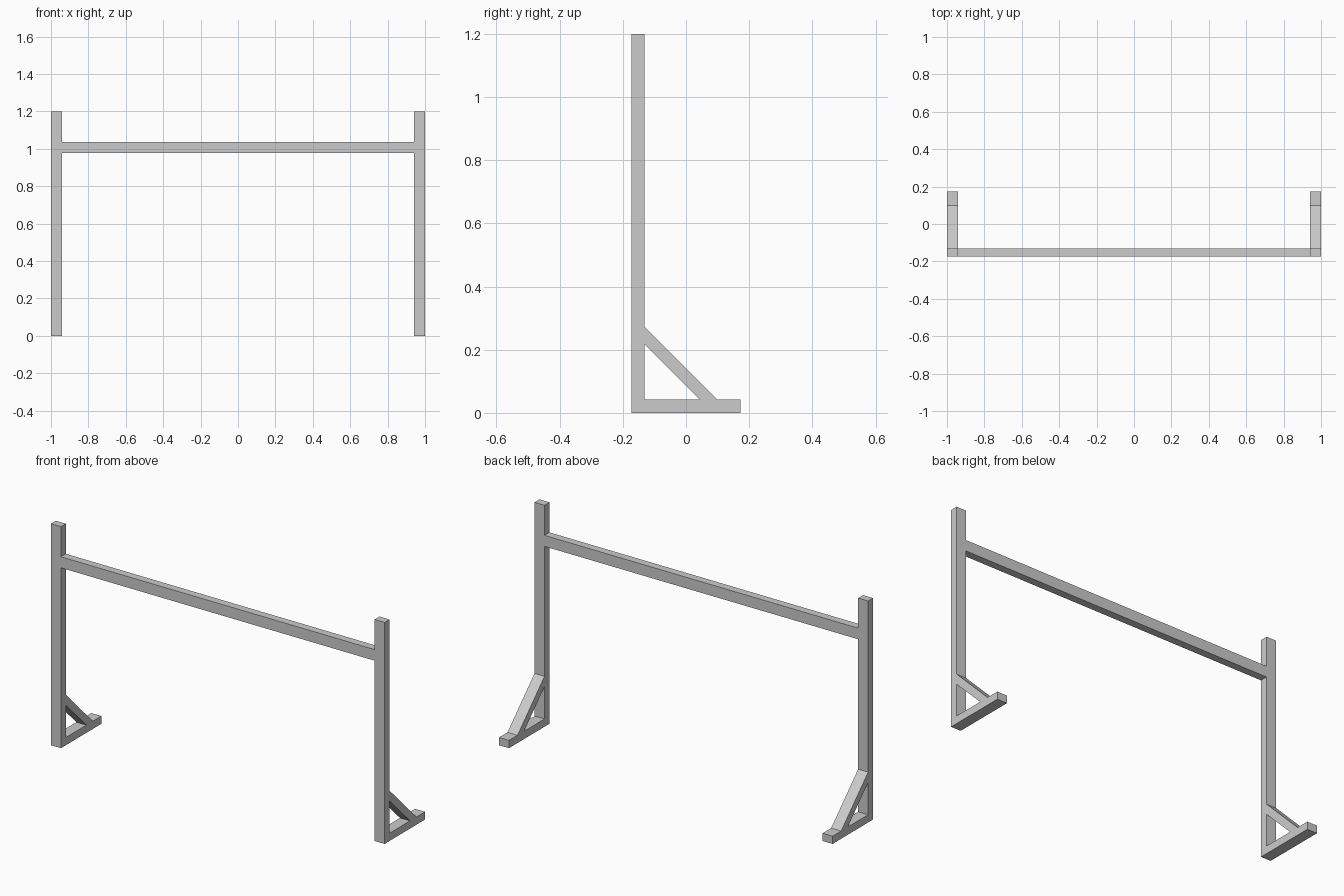
import bpy, bmesh

if "Cube" in bpy.data.objects:
    bpy.data.objects.remove(bpy.data.objects["Cube"])

YF, YB = -0.173, 0.173      # front and back limits
YP = -0.131                 # back face of posts
W = 0.06                    # timber width along x
FOOT = 0.042                # foot height


def prism(name, profile, x0, x1):
    """Extrude a (y, z) profile from x0 to x1."""
    bm = bmesh.new()
    face = bm.faces.new([bm.verts.new((x0, y, z)) for y, z in profile])
    ext = bmesh.ops.extrude_face_region(bm, geom=[face])
    verts = [v for v in ext["geom"] if isinstance(v, bmesh.types.BMVert)]
    bmesh.ops.translate(bm, verts=verts, vec=(x1 - x0, 0, 0))
    bmesh.ops.recalc_face_normals(bm, faces=bm.faces)
    mesh = bpy.data.meshes.new(name)
    bm.to_mesh(mesh)
    bm.free()
    obj = bpy.data.objects.new(name, mesh)
    bpy.context.collection.objects.link(obj)
    return obj


def rect(y0, y1, z0, z1):
    return [(y0, z0), (y1, z0), (y1, z1), (y0, z1)]


# Upright, foot and diagonal brace on each side
for side, x0 in (("left", -1.0), ("right", 1.0 - W)):
    x1 = x0 + W
    prism(side + "_post", rect(YF, YP, 0, 1.2), x0, x1)
    prism(side + "_foot", rect(YP, YB, 0, FOOT), x0, x1)
    prism(side + "_brace",
          [(YP, 0.217), (0.044, FOOT), (0.1, FOOT), (YP, 0.273)], x0, x1)

# Crossbar between the posts
prism("crossbar", rect(YF, YP, 0.977, 1.037), -1.0 + W, 1.0 - W)
